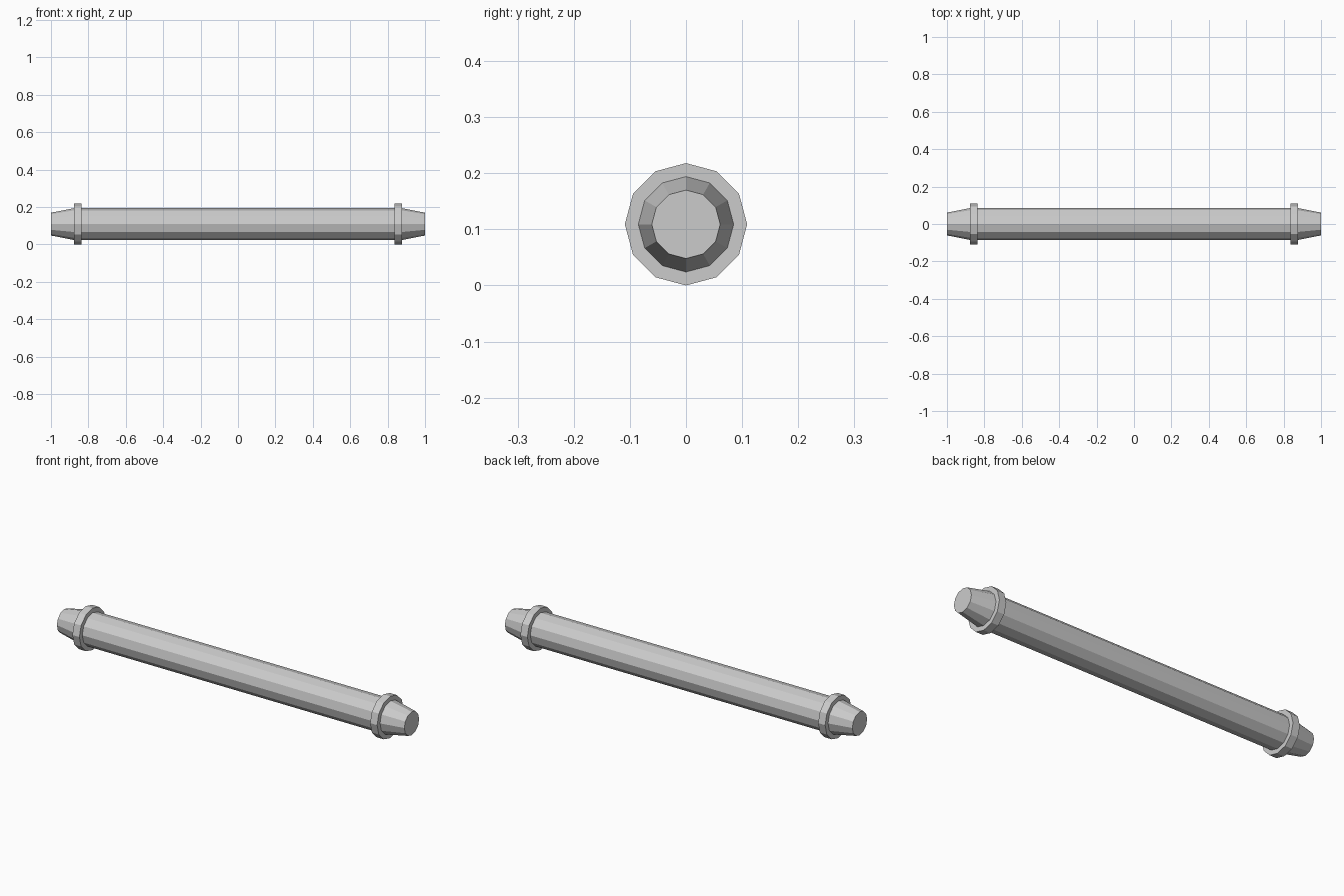
import bpy
from math import pi

if "Cube" in bpy.data.objects:
    bpy.data.objects.remove(bpy.data.objects["Cube"])

SIDES = 12
RING_R, SHAFT_R, TIP_R = 0.109, 0.085, 0.061
RING_IN, RING_OUT, END = 0.837, 0.877, 1.0


def section(name, x0, x1, r0, r1):
    """Flat-faced 12-sided section along x, from radius r0 at x0 to r1 at x1."""
    bpy.ops.mesh.primitive_cone_add(
        vertices=SIDES, radius1=r0, radius2=r1, depth=x1 - x0,
        location=((x0 + x1) / 2, 0, RING_R), rotation=(0, pi / 2, 0))
    obj = bpy.context.object
    obj.name = name
    return obj


# Long central shaft, running into the collars
section("shaft", -RING_OUT, RING_OUT, SHAFT_R, SHAFT_R)

# Right-hand collar and tapered tip
section("right_collar", RING_IN, RING_OUT, RING_R, RING_R)
section("right_tip", RING_OUT, END, SHAFT_R, TIP_R)

# Left-hand collar and tapered tip
section("left_collar", -RING_OUT, -RING_IN, RING_R, RING_R)
section("left_tip", -END, -RING_OUT, TIP_R, SHAFT_R)
